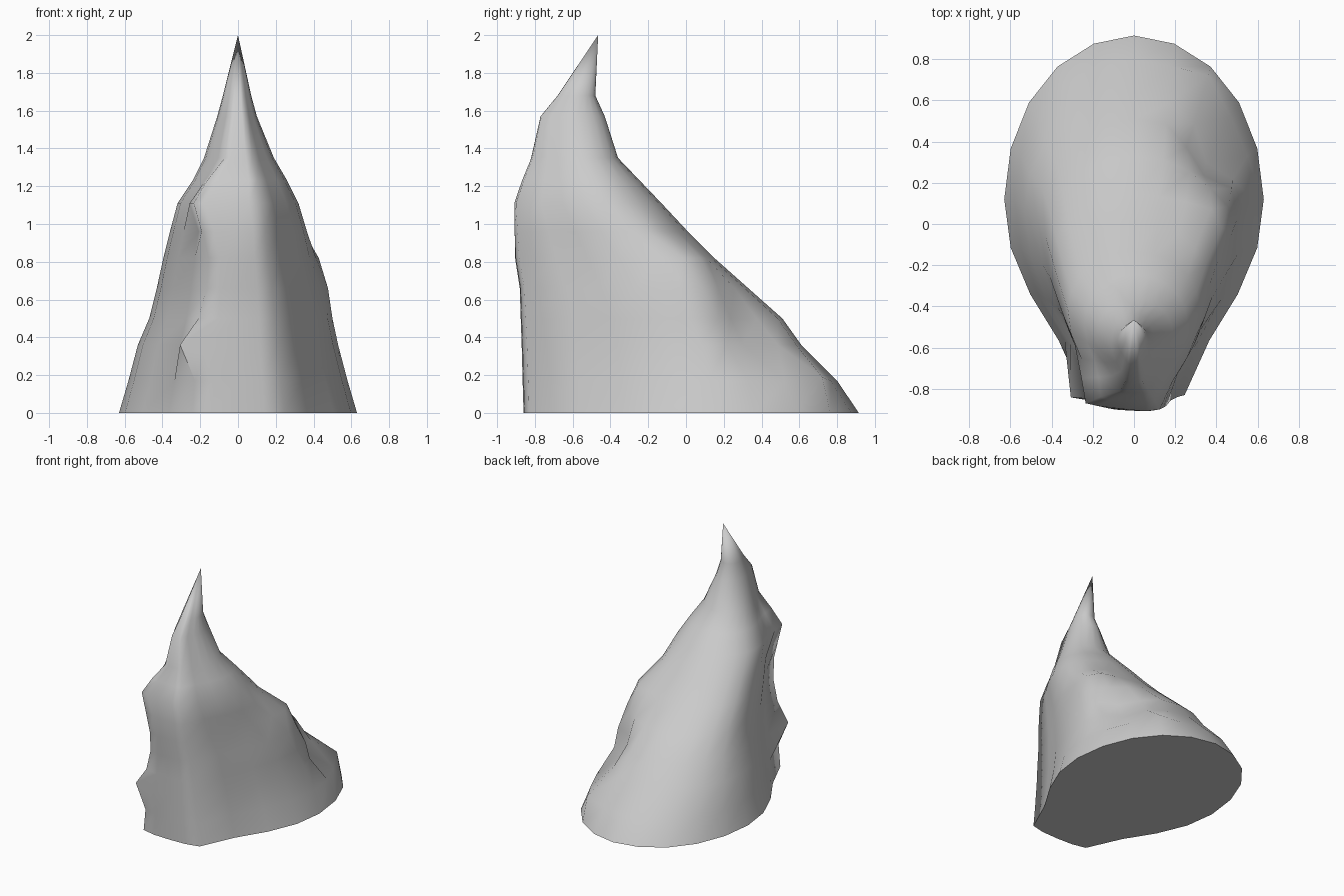
import bpy, bmesh
from mathutils import Vector

# Rings: z, front y, back y, left half-width, right half-width, y of widest point
RINGS = [
    (0.00, -0.86, 0.915, 0.63, 0.63, 0.12),
    (0.17, -0.865, 0.80, 0.58, 0.58, 0.12),
    (0.36, -0.87, 0.61, 0.53, 0.53, 0.08),
    (0.50, -0.875, 0.51, 0.47, 0.50, 0.02),
    (0.66, -0.88, 0.33, 0.43, 0.46, -0.06),
    (0.82, -0.905, 0.15, 0.395, 0.40, -0.18),
    (0.96, -0.91, 0.01, 0.36, 0.365, -0.30),
    (1.11, -0.915, -0.13, 0.32, 0.32, -0.42),
    (1.23, -0.87, -0.245, 0.24, 0.26, -0.48),
    (1.35, -0.82, -0.36, 0.18, 0.19, -0.54),
    (1.57, -0.77, -0.43, 0.11, 0.10, -0.58),
    (1.68, -0.68, -0.48, 0.08, 0.07, -0.57),
]
# Half section: (width factor, depth factor), negative depth is toward the front
SECTION = [(0, -1), (0.22, -0.995), (0.39, -0.97), (0.58, -0.70), (0.80, -0.47),
           (0.95, -0.24), (1, 0), (0.95, 0.31), (0.81, 0.59), (0.59, 0.81),
           (0.31, 0.95), (0, 1)]
# Jutting bumps and dents: centre, push, radius
BUMPS = [
    ((-0.23, -0.83, 0.36), (-0.10, 0.0, 0), 0.18),
    ((-0.13, -0.88, 1.11), (-0.11, 0.03, 0), 0.22),
    ((0.38, 0.00, 0.80), (0.05, 0.06, 0.0), 0.22),
    ((0.38, 0.68, 0.17), (0.02, 0.05, 0.02), 0.18),
    ((0.42, 0.38, 0.43), (-0.08, -0.09, 0), 0.22),
]


def ring_points(z, front, back, wl, wr, mid):
    outline = [(a, b, 1) for a, b in SECTION] + [(a, b, -1) for a, b in SECTION[-2:0:-1]]
    for a, b, side in outline:
        x = a * (wr if side > 0 else -wl)
        y = mid + b * ((mid - front) if b < 0 else (back - mid))
        p = Vector((x, y, z))
        if z > 0:
            move = Vector()
            for c, push, r in BUMPS:
                w = max(0, 1 - (p - Vector(c)).length / r)
                move += Vector(push) * min(1, w * 1.5)
            p += move
        yield p


# Leaning rock spike lofted through the rings
bm = bmesh.new()
loops = [[bm.verts.new(p) for p in ring_points(*r)] for r in RINGS]
n = len(loops[0])
for lo, hi in zip(loops, loops[1:]):
    for i in range(n):
        j = (i + 1) % n
        bm.faces.new((lo[i], lo[j], hi[j], hi[i]))
tip = bm.verts.new((0, -0.465, 2))
for i in range(n):
    bm.faces.new((loops[-1][i], loops[-1][(i + 1) % n], tip))
bm.faces.new(loops[0][::-1])
bmesh.ops.recalc_face_normals(bm, faces=bm.faces[:])
mesh = bpy.data.meshes.new("rock_spike")
bm.to_mesh(mesh)
bm.free()
rock = bpy.data.objects.new("rock_spike", mesh)
bpy.context.collection.objects.link(rock)
bpy.context.view_layer.objects.active = rock
rock.select_set(True)
bpy.ops.object.shade_smooth_by_angle(angle=1.1)
